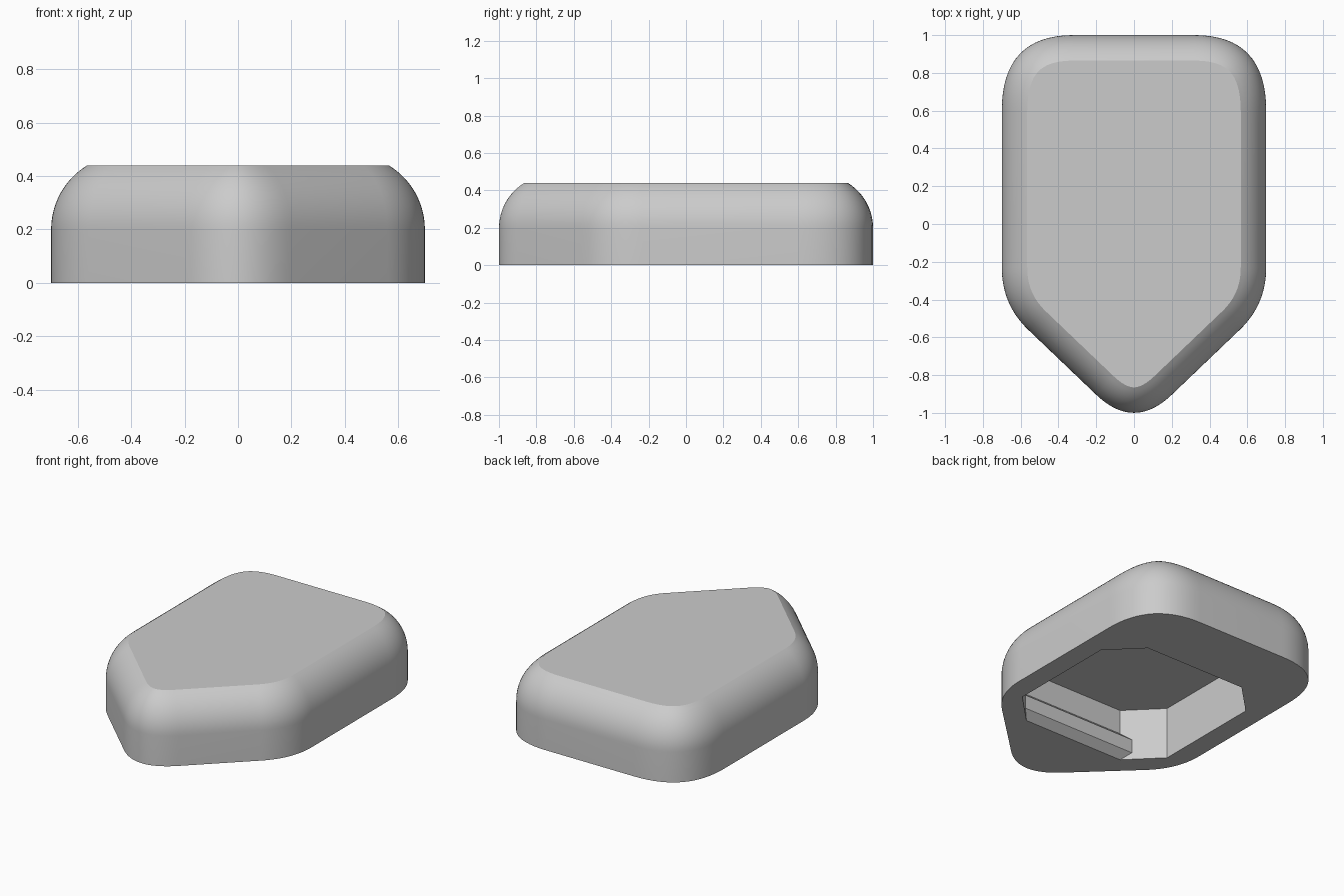
import bpy, bmesh, math
from mathutils import Vector

if "Cube" in bpy.data.objects:
    bpy.data.objects.remove(bpy.data.objects["Cube"])

grey = bpy.data.materials.new("light_grey")
grey.diffuse_color = (0.6, 0.6, 0.6, 1)
grey.use_nodes = True
grey.node_tree.nodes["Principled BSDF"].inputs["Base Color"].default_value = grey.diffuse_color


def make_object(name, bm):
    bmesh.ops.recalc_face_normals(bm, faces=bm.faces)
    mesh = bpy.data.meshes.new(name)
    bm.to_mesh(mesh)
    bm.free()
    mesh.materials.append(grey)
    obj = bpy.data.objects.new(name, mesh)
    bpy.context.collection.objects.link(obj)
    return obj


def loft(name, rings):
    """Skin closed rings of equal length and cap both ends."""
    bm = bmesh.new()
    rows = [[bm.verts.new(p) for p in ring] for ring in rings]
    n = len(rows[0])
    for a, b in zip(rows, rows[1:]):
        for i in range(n):
            j = (i + 1) % n
            bm.faces.new((a[i], a[j], b[j], b[i]))
    bm.faces.new(rows[0][::-1])
    bm.faces.new(rows[-1])
    return make_object(name, bm)


def soft_corner(start, corner, end, steps=16):
    """Quadratic curve; returns (point, outward normal) pairs, counter-clockwise."""
    a, c, b = Vector(start), Vector(corner), Vector(end)
    pairs = []
    for i in range(steps + 1):
        t = i / steps
        p = a * (1 - t) ** 2 + c * 2 * t * (1 - t) + b * t * t
        d = ((c - a) * (1 - t) + (b - c) * t).normalized()
        pairs.append((p, Vector((d.y, -d.x))))
    return pairs


# Outline: right half from the front tip to the back, then mirrored
tip = soft_corner((-0.2, -0.904), (0, -1.095), (0.2, -0.904), 20)
shoulder = soft_corner((0.56, -0.56), (0.7, -0.426), (0.7, -0.23))
back = soft_corner((0.7, 0.6), (0.7, 1.0), (0.32, 1.0))
right = shoulder + back
left = [(Vector((-p.x, p.y)), Vector((-n.x, n.y))) for p, n in reversed(right)]
outline = tip + right + left

# Body: straight wall, then a rounded shoulder cut off by the flat top
wall, top, radius = 0.2, 0.44, 0.281
sweep = math.asin((top - wall) / radius)
levels = [(0.0, 0.0)]
for i in range(13):
    a = sweep * i / 12
    levels.append((radius * (1 - math.cos(a)), wall + radius * math.sin(a)))
body = loft("body", [[(*(p - n * inset), z) for p, n in outline]
                     for inset, z in levels])

# Chamfered square pocket in the underside
h, c = 0.565, 0.365
octagon = [(c, -h), (h, -c), (h, c), (c, h), (-c, h), (-h, c), (-h, -c), (-c, -h)]
pocket = loft("pocket_cutter", [[(x, y, z) for x, y in octagon] for z in (-0.1, 0.34)])
pocket.hide_render = True
cut = body.modifiers.new("pocket", 'BOOLEAN')
cut.operation = 'DIFFERENCE'
cut.solver = 'EXACT'
cut.object = pocket
bpy.context.view_layer.objects.active = body
body.select_set(True)
bpy.ops.object.modifier_apply(modifier=cut.name)
bpy.data.objects.remove(pocket, do_unlink=True)
bpy.ops.object.shade_smooth_by_angle(angle=math.radians(25))

# Retaining ridges along the front and back pocket walls
ridge = [(0.59, 0.02), (0.565, 0.0), (0.515, 0.045),
         (0.515, 0.135), (0.565, 0.18), (0.59, 0.16)]
for name, side in (("front_ridge", -1), ("back_ridge", 1)):
    loft(name, [[(x, side * y, z) for y, z in ridge] for x in (-0.43, 0.43)])
